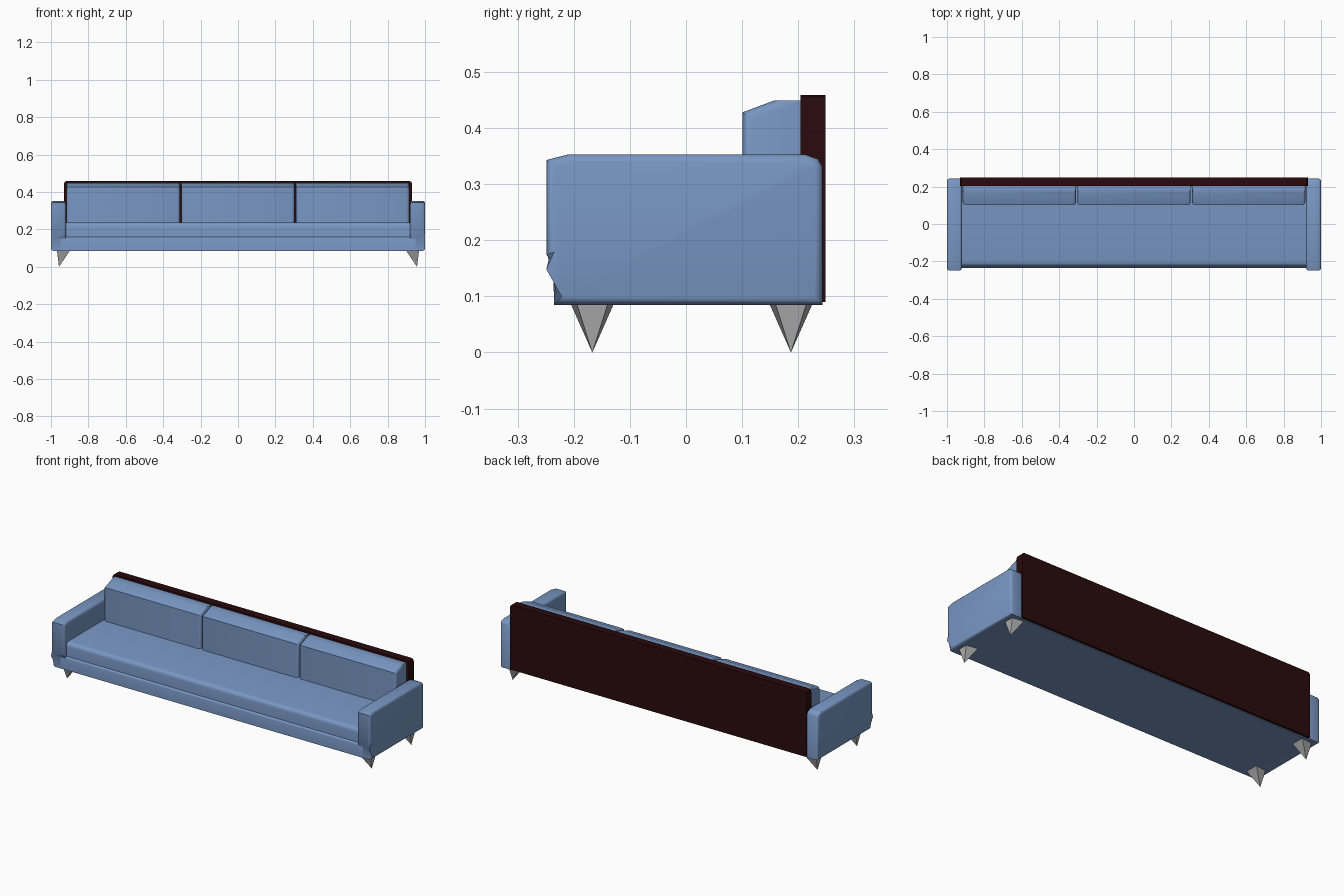
import bpy, bmesh, math

if "Cube" in bpy.data.objects:
    bpy.data.objects.remove(bpy.data.objects["Cube"])


def material(name, rgb):
    m = bpy.data.materials.new(name)
    m.diffuse_color = (*rgb, 1)
    m.use_nodes = True
    m.node_tree.nodes["Principled BSDF"].inputs["Base Color"].default_value = m.diffuse_color
    return m


BLUE = material("blue fabric", (0.19, 0.31, 0.55))
DARK = material("dark red wood", (0.022, 0.003, 0.004))
GREY = material("grey metal", (0.42, 0.42, 0.42))


def finish(name, bm, mat, smooth=True):
    bmesh.ops.recalc_face_normals(bm, faces=bm.faces)
    me = bpy.data.meshes.new(name)
    bm.to_mesh(me)
    bm.free()
    me.materials.append(mat)
    ob = bpy.data.objects.new(name, me)
    bpy.context.collection.objects.link(ob)
    if smooth:
        me.shade_smooth()
        me.set_sharp_from_angle(angle=math.radians(40))
    return ob


def prism(name, profile, x0, x1, mat, bevel=0.0, segs=3, pick=None):
    """Extrude a (y, z) profile from x0 to x1, then round the picked edges."""
    bm = bmesh.new()
    a = [bm.verts.new((x0, y, z)) for y, z in profile]
    b = [bm.verts.new((x1, y, z)) for y, z in profile]
    n = len(profile)
    bm.faces.new(a)
    bm.faces.new(b[::-1])
    for i in range(n):
        j = (i + 1) % n
        bm.faces.new((a[i], b[i], b[j], a[j]))
    if bevel:
        edges = [e for e in bm.edges
                 if pick is None or pick((e.verts[0].co + e.verts[1].co) / 2, e)]
        bmesh.ops.bevel(bm, geom=edges, offset=bevel, segments=segs,
                        profile=0.5, affect='EDGES', clamp_overlap=True)
    return finish(name, bm, mat)


def rect(y0, y1, z0, z1):
    return [(y0, z0), (y1, z0), (y1, z1), (y0, z1)]


# Base under the seat
prism("base", rect(-0.235, 0.235, 0.085, 0.16), -0.95, 0.95, BLUE, 0.012, 3,
      lambda c, e: c.y < -0.2 and c.z > 0.15)

# Arms: side outline with a stepped front, rounded along the outline
arm = [(-0.235, 0.085), (0.243, 0.085), (0.243, 0.332), (0.235, 0.345), (0.212, 0.353),
       (-0.21, 0.353), (-0.249, 0.343), (-0.249, 0.175), (-0.235, 0.152)]
for side in (-1, 1):
    def arm_edges(c, e, side=side):
        along = abs(e.verts[0].co.x - e.verts[1].co.x) > 0.01
        if along:
            return False
        outer = c.x * side > 0.96
        return outer or c.z > 0.17
    prism("arm", arm, side * 0.92, side * 1.0, BLUE, 0.018, 3, arm_edges)

# Back panel
prism("back_panel", rect(0.204, 0.249, 0.09, 0.459), -0.93, 0.93, DARK, 0.014, 2,
      lambda c, e: abs(c.x) > 0.92 and c.z > 0.455)

# Seat and back cushions, three across
back = [(0.101, 0.2), (0.206, 0.2), (0.206, 0.449), (0.157, 0.449), (0.101, 0.428)]
for x in (-0.613, 0.0, 0.613):
    prism("seat_cushion", rect(-0.226, 0.2, 0.15, 0.237), x - 0.308, x + 0.308, BLUE,
          0.022, 4, lambda c, e: c.y < -0.2 and c.z > 0.2)
    ob = prism("back_cushion", back, x - 0.303, x + 0.303, BLUE, 0.018, 3,
               lambda c, e: abs(e.verts[0].co.x - e.verts[1].co.x) < 0.01
               and c.y < 0.15)

# Seat creases: thin raised piping closes the small gaps between seat cushions
for x in (-0.3065, 0.3065):
    prism("seat_joint", rect(-0.215, 0.2, 0.15, 0.228), x - 0.006, x + 0.006, BLUE)

# Legs: inverted pyramids with a trapezoid top
for sx in (-1, 1):
    for y in (-0.167, 0.187):
        bm = bmesh.new()
        top = [bm.verts.new((sx * px, y + py, 0.088)) for px, py in
               ((0.968, -0.028), (0.968, 0.028), (0.898, 0.039), (0.898, -0.039))]
        tip = bm.verts.new((sx * 0.957, y, 0.0))
        bm.faces.new(top)
        for i in range(4):
            bm.faces.new((top[i], top[(i + 1) % 4], tip))
        finish("front_leg" if y < 0 else "rear_leg", bm, GREY, False)
